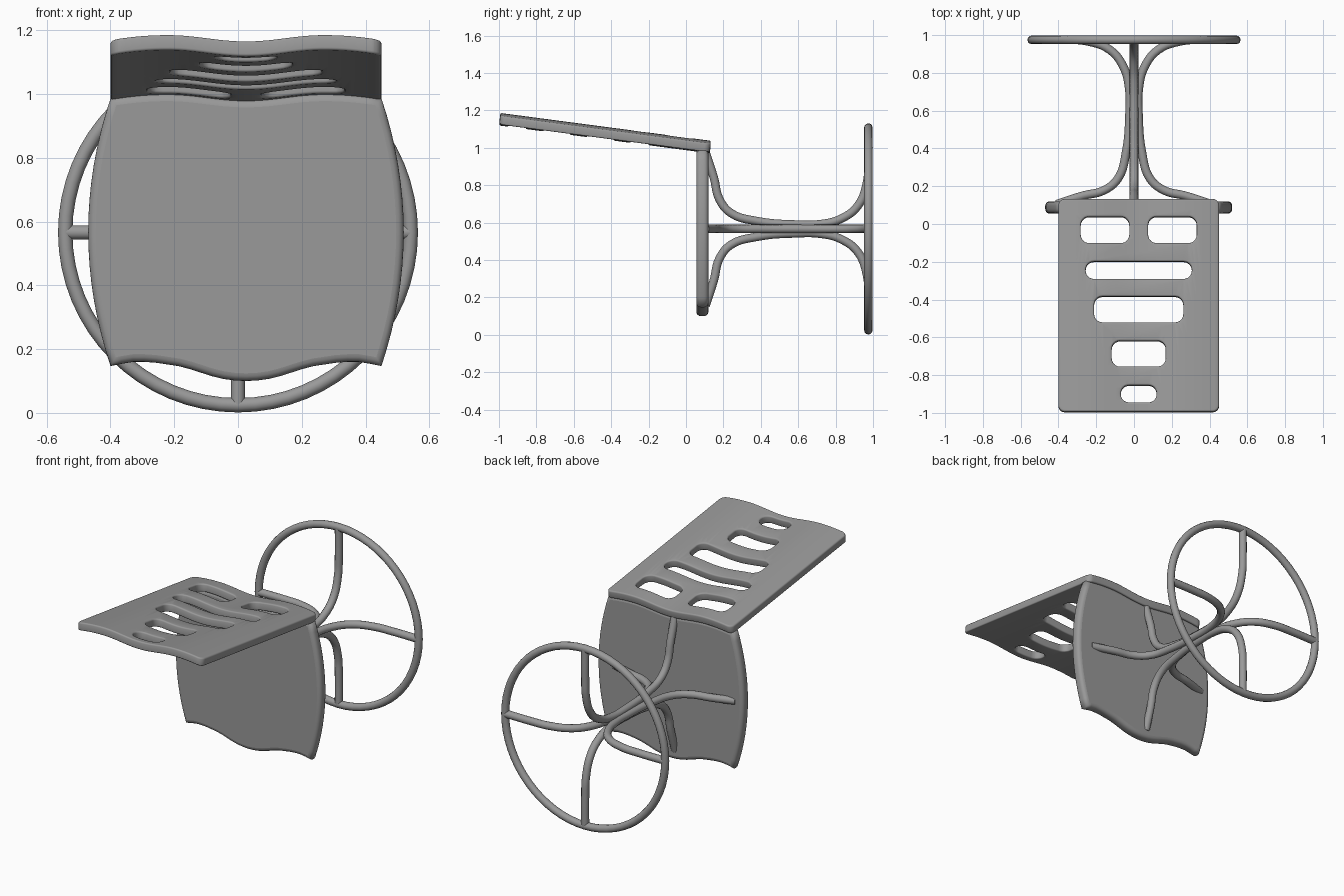
import bpy, bmesh, math
from mathutils import Vector

if "Cube" in bpy.data.objects:
    bpy.data.objects.remove(bpy.data.objects["Cube"])

CX = 0.025          # seat and backrest centre line
HZ = 0.566          # hub height
R = 0.0225          # tube radius

grey = bpy.data.materials.new("dark_grey")
grey.diffuse_color = (0.32, 0.32, 0.32, 1)
grey.use_nodes = True
grey.node_tree.nodes["Principled BSDF"].inputs["Base Color"].default_value = grey.diffuse_color


def wave(u):
    u = abs(u)
    if u < 0.245:
        return -0.01 * math.cos(math.pi * u / 0.245)
    return 0.01 - 0.016 * ((u - 0.245) / 0.18) ** 2


def finish(ob, angle=40):
    ob.data.materials.clear()
    ob.data.materials.append(grey)
    bpy.ops.object.select_all(action='DESELECT')
    ob.select_set(True)
    bpy.context.view_layer.objects.active = ob
    bpy.ops.object.shade_smooth_by_angle(angle=math.radians(angle))


def curve_to_mesh(ob):
    bpy.ops.object.select_all(action='DESELECT')
    ob.select_set(True)
    bpy.context.view_layer.objects.active = ob
    bpy.ops.object.convert(target='MESH')
    return bpy.context.view_layer.objects.active


def new_curve(name, dims):
    cu = bpy.data.curves.new(name, 'CURVE')
    cu.dimensions = dims
    ob = bpy.data.objects.new(name, cu)
    bpy.context.collection.objects.link(ob)
    return cu, ob


# base ring
bpy.ops.mesh.primitive_torus_add(major_radius=0.542, minor_radius=R, major_segments=64,
                                 minor_segments=12, location=(0, 0.975, HZ),
                                 rotation=(math.pi / 2, 0, 0))
bpy.context.object.name = "base_ring"
finish(bpy.context.object, 60)

# four bent legs: (distance from axis, y)
PATH = [(0.41, 0.105), (0.27, 0.15), (0.16, 0.178), (0.085, 0.24), (0.042, 0.38),
        (0.024, 0.58), (0.026, 0.72), (0.055, 0.83), (0.125, 0.92), (0.25, 0.968),
        (0.36, 0.975), (0.541, 0.975)]
for i, name in enumerate(("leg_right", "leg_top", "leg_left", "leg_bottom")):
    c, s = round(math.cos(i * math.pi / 2)), round(math.sin(i * math.pi / 2))
    cu, ob = new_curve(name, '3D')
    sp = cu.splines.new('BEZIER')
    sp.bezier_points.add(len(PATH) - 1)
    for bp, (r, y) in zip(sp.bezier_points, PATH):
        bp.co = (r * c, y, HZ + r * s)
        bp.handle_left_type = bp.handle_right_type = 'AUTO'
    sp.resolution_u = 5
    cu.bevel_depth = R
    cu.bevel_resolution = 4
    cu.use_fill_caps = True
    finish(curve_to_mesh(ob), 60)

# seat outline with bowed sides and a wavy front edge
N = 24
low = [(0, .1), (.1, .113), (.2, .145), (.3, .16), (.36, .16), (.425, .147)]


def low_z(u):
    u = abs(u)
    for (a, za), (b, zb) in zip(low, low[1:]):
        if u <= b + 1e-6:
            t = (u - a) / (b - a)
            if a == 0:
                return za + (zb - za) * t * t
            return za + (zb - za) * t


us = [-0.425 + 0.85 * i / N for i in range(N + 1)]
outline = [(u, low_z(u)) for u in us]
side = [(0.425 + 0.07 * (1 - (2 * i / 16 - 1) ** 2), 0.147 + 0.84 * i / 16) for i in range(1, 16)]
outline += side
outline += [(u, 0.992 + wave(u)) for u in reversed(us)]
outline += [(-u, z) for u, z in reversed(side)]
bm = bmesh.new()
face = bm.faces.new([bm.verts.new((CX + u, 0.055, z)) for u, z in outline])
ext = bmesh.ops.extrude_face_region(bm, geom=[face])
bmesh.ops.translate(bm, vec=Vector((0, 0.065, 0)),
                    verts=[g for g in ext['geom'] if isinstance(g, bmesh.types.BMVert)])
bmesh.ops.recalc_face_normals(bm, faces=bm.faces)
rim = [e for e in bm.edges if abs(e.verts[0].co.y - e.verts[1].co.y) < 1e-5]
bmesh.ops.bevel(bm, geom=rim, offset=0.024, segments=4, profile=0.5, affect='EDGES')
for f in bm.faces:
    f.smooth = True
# keep the two broad faces flat shaded
for e in bm.edges:
    if any(len(f.verts) > 20 for f in e.link_faces):
        e.smooth = False
me = bpy.data.meshes.new("seat")
bm.to_mesh(me)
bm.free()
seat = bpy.data.objects.new("seat", me)
seat.data.materials.append(grey)
bpy.context.collection.objects.link(seat)

# backrest: rounded rectangle with slots, thickened, then bent into a wave
B = 0.008
cu, ob = new_curve("backrest", '2D')


def rounded(x0, x1, y0, y1, r):
    pts = []
    for k, (cx, cy) in enumerate(((x1 - r, y1 - r), (x0 + r, y1 - r),
                                  (x0 + r, y0 + r), (x1 - r, y0 + r))):
        for j in range(7):
            a = (k + j / 6) * math.pi / 2
            pts.append((cx + r * math.cos(a), cy + r * math.sin(a)))
    sp = cu.splines.new('POLY')
    sp.points.add(len(pts) - 1)
    for p, (x, y) in zip(sp.points, pts):
        p.co = (x, y, 0, 1)
    sp.use_cyclic_u = True


rounded(-0.425 + B, 0.425 - B, -0.995 + B, 0.13 - B, 0.025)
for x0, x1, y0, y1 in ((-.307, -.05, -.103, .037), (.05, .307, -.103, .037), (-.281, .281, -.293, -.2),
                       (-.236, .236, -.523, -.385), (-.143, .143, -.757, -.62),
                       (-.095, .095, -.947, -.855)):
    rounded(x0 - B, x1 + B, y0 - B, y1 + B, 0.052)
cu.fill_mode = 'BOTH'
cu.extrude = 0.0235 - B
cu.bevel_depth = B
cu.bevel_resolution = 2
back = curve_to_mesh(ob)
bm = bmesh.new()
bm.from_mesh(back.data)
bmesh.ops.remove_doubles(bm, verts=bm.verts, dist=1e-5)
for i in range(1, 36):
    bmesh.ops.bisect_plane(bm, geom=bm.verts[:] + bm.edges[:] + bm.faces[:], dist=1e-5,
                           plane_co=(-0.425 + 0.85 * i / 36, 0, 0), plane_no=(1, 0, 0))
for v in bm.verts:
    x, y, z = v.co
    v.co = (x + CX, y + 0.13 * z, z + 1.004 - 0.132 * (y - 0.13) + wave(x))
bmesh.ops.recalc_face_normals(bm, faces=bm.faces)
bm.to_mesh(back.data)
bm.free()
finish(back)
